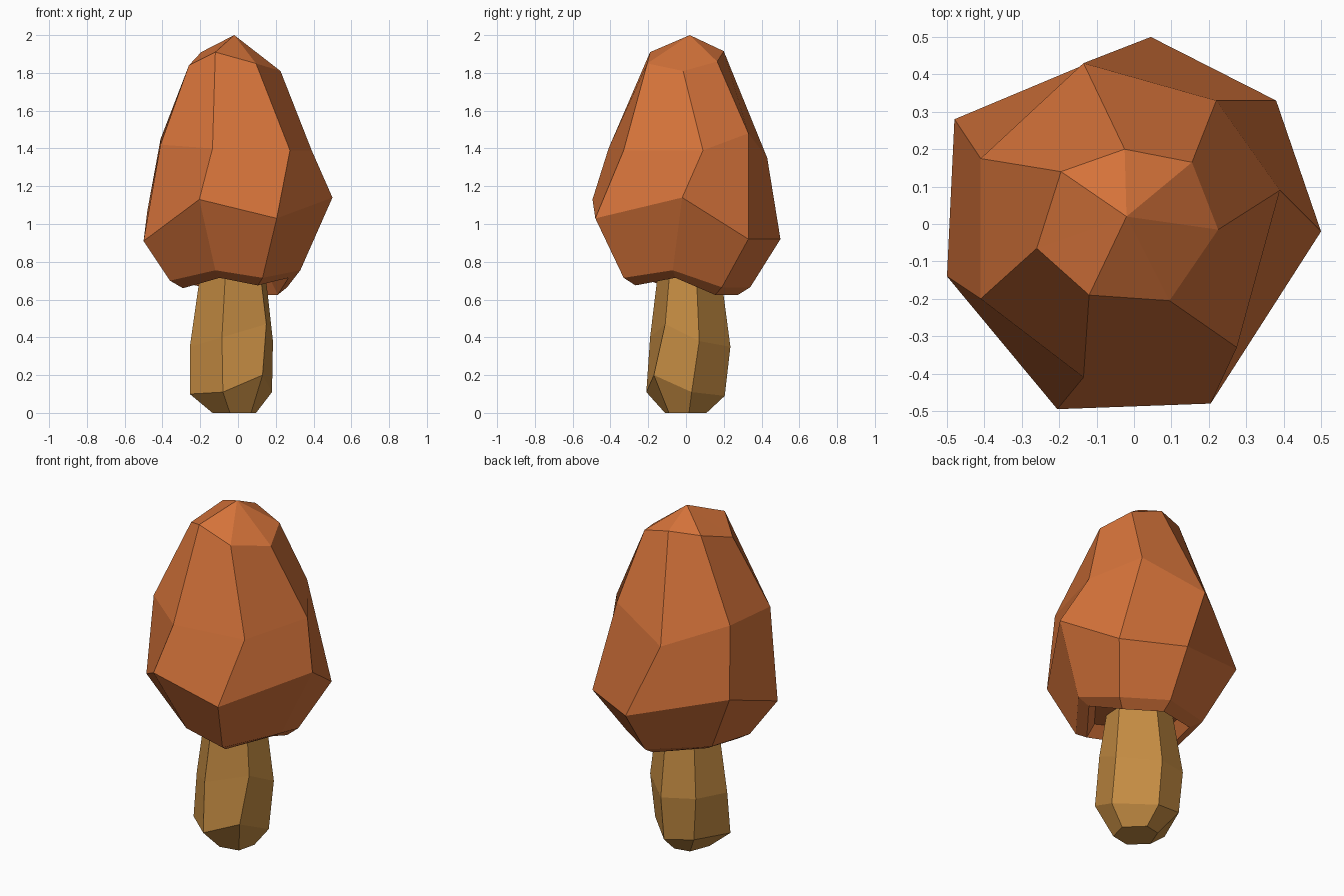
import bpy

if "Cube" in bpy.data.objects:
    bpy.data.objects.remove(bpy.data.objects["Cube"])


def material(name, rgb):
    m = bpy.data.materials.new(name)
    m.diffuse_color = (*rgb, 1)
    m.use_nodes = True
    m.node_tree.nodes["Principled BSDF"].inputs["Base Color"].default_value = m.diffuse_color
    return m


def scaled(ring, s, dz=0.0, z=None):
    """Copy of a ring, shrunk in plan and shifted (or flattened) in height."""
    return [(x * s, y * s, p + dz if z is None else z) for x, y, p in ring]


def loft(name, rings, mat, tip=None):
    """Skin rings from bottom to top; close the bottom, and the top with a tip or cap."""
    n = len(rings[0])
    verts = [v for ring in rings for v in ring]
    faces = [tuple(reversed(range(n)))]
    for r in range(len(rings) - 1):
        for i in range(n):
            a, b = r * n + i, r * n + (i + 1) % n
            faces.append((a, b, b + n, a + n))
    top = (len(rings) - 1) * n
    if tip:
        verts.append(tip)
        faces += [(top + i, top + (i + 1) % n, len(verts) - 1) for i in range(n)]
    else:
        faces.append(tuple(range(top, top + n)))
    mesh = bpy.data.meshes.new(name)
    mesh.from_pydata(verts, [], faces)
    mesh.update()
    mesh.materials.append(mat)
    ob = bpy.data.objects.new(name, mesh)
    bpy.context.collection.objects.link(ob)
    return ob


# trunk: irregular six-sided post, narrowed at the foot
foot = [(-.08, -.21, .11), (.13, -.17, .20), (.18, .03, .11),
        (.0, .205, .09), (-.17, .17, .12), (-.255, -.05, .10)]
middle = [(-.085, -.19, .40), (.15, -.11, .47), (.185, .07, .38),
          (-.0, .235, .35), (-.19, .18, .37), (-.255, -.02, .35)]
loft("trunk", [scaled(foot, .53, z=0), foot, middle, scaled(middle, .77, z=.76)],
     material("tan bark", (.55, .26, .055)))

# crown: irregular seven-sided cone with a recessed underside
rim = [(-.12, -.31, .755), (.13, -.33, .715), (.33, -.07, .755), (.26, .19, .665),
       (.03, .34, .665), (-.31, .20, .72), (-.36, -.08, .70)]
belly = [(-.205, -.495, 1.13), (.205, -.48, 1.03), (.5, -.02, 1.14), (.38, .33, .92),
         (.045, .5, .92), (-.48, .28, 1.07), (-.5, -.14, .91)]
shoulder = [(-.135, -.41, 1.40), (.275, -.33, 1.39), (.39, .09, 1.39), (.22, .33, 1.48),
            (-.135, .43, 1.35), (-.41, .175, 1.45), (-.41, -.2, 1.42)]
crest = [(-.12, -.19, 1.91), (.095, -.205, 1.85), (.225, -.015, 1.81), (.155, .165, 1.86),
         (-.025, .2, 1.915), (-.195, .14, 1.91), (-.26, -.065, 1.84)]
lip = scaled(rim, .81, dz=-.04)
recess = scaled(rim, .68, dz=.03)
loft("crown", [recess, lip, rim, belly, shoulder, crest],
     material("autumn orange", (.66, .17, .042)), tip=(-.02, .02, 2.0))
